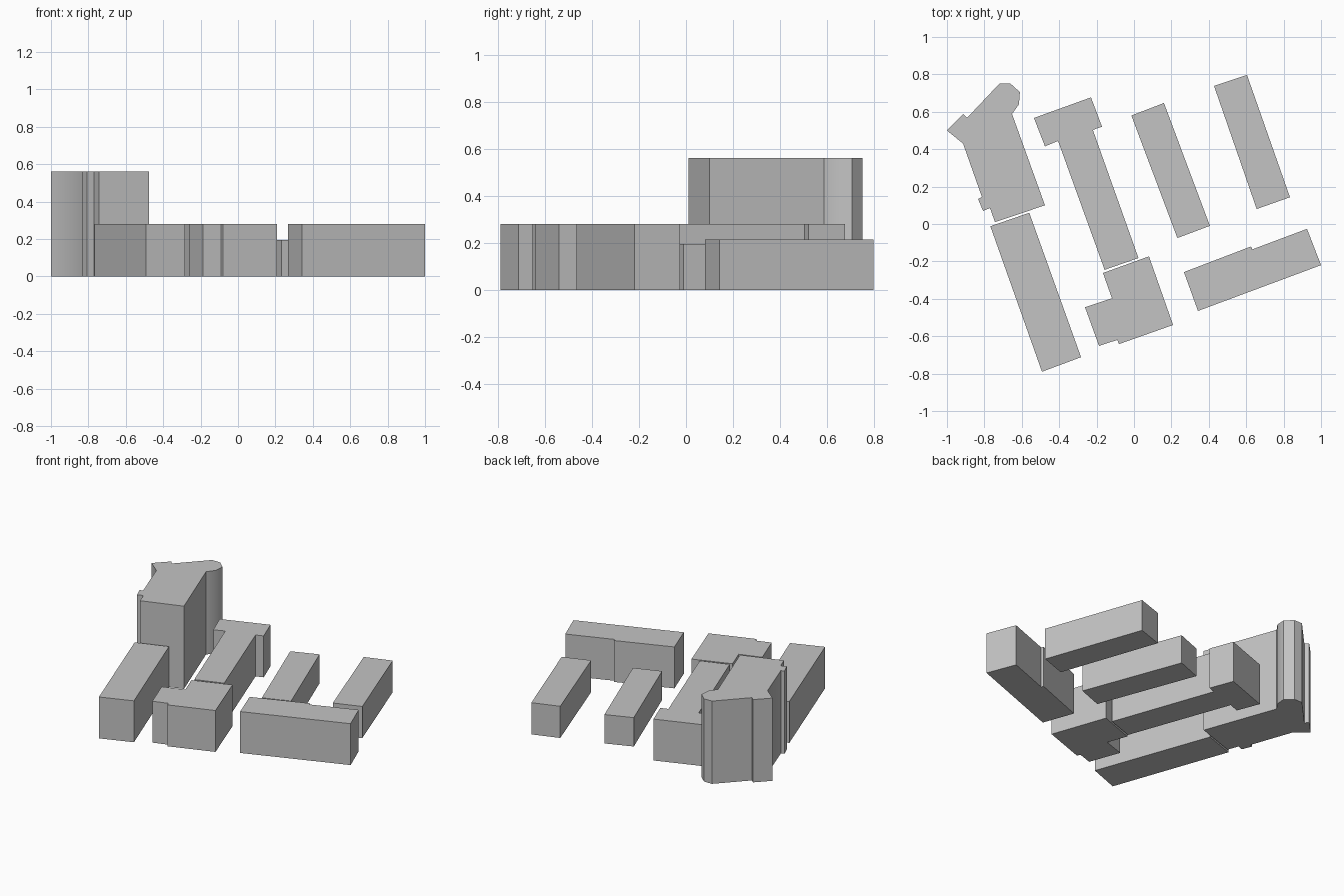
import bpy
import bmesh
import math

# Remove the default cube only
default_cube = bpy.data.objects.get("Cube")
if default_cube:
    bpy.data.objects.remove(default_cube, do_unlink=True)

# Single plain material shared by every building
GREY = (0.55, 0.55, 0.55, 1.0)
concrete = bpy.data.materials.new("plain grey")
concrete.use_nodes = True
concrete.diffuse_color = GREY
concrete.node_tree.nodes["Principled BSDF"].inputs["Base Color"].default_value = GREY

# Storey levels
TOWER, STANDARD, MEDIUM, LOW = 0.562, 0.281, 0.215, 0.196


def building(name, height, footprint):
    """Extrude a footprint outline from the ground up to a flat roof."""
    bm = bmesh.new()
    floor = bm.faces.new([bm.verts.new((x, y, 0.0)) for x, y in footprint])
    result = bmesh.ops.extrude_face_region(bm, geom=[floor], use_keep_orig=True)
    roof = [item for item in result["geom"] if isinstance(item, bmesh.types.BMVert)]
    bmesh.ops.translate(bm, verts=roof, vec=(0.0, 0.0, height))
    bmesh.ops.recalc_face_normals(bm, faces=bm.faces[:])

    mesh = bpy.data.meshes.new(name)
    bm.to_mesh(mesh)
    bm.free()
    mesh.materials.append(concrete)
    block = bpy.data.objects.new(name, mesh)
    bpy.context.scene.collection.objects.link(block)

    # Soften only the shallow corners, keeping the others crisp
    bpy.ops.object.select_all(action="DESELECT")
    block.select_set(True)
    bpy.context.view_layer.objects.active = block
    bpy.ops.object.shade_smooth_by_angle(angle=math.radians(35))
    return block


# Tall tower with a faceted bay at the back and a pointed side wing
building("tower", TOWER, [
    (-.72, .75), (-.66, .75), (-.61, .705), (-.615, .64), (-.652, .588),
    (-.476, .1), (-.743, .01), (-.77, .085), (-.807, .07), (-.834, .134),
    (-.813, .144), (-.914, .43), (-1, .5), (-.914, .588), (-.893, .567),
])

# Long block in front of the tower
building("west_block", STANDARD, [
    (-.768, -.012), (-.56, .06), (-.283, -.712), (-.492, -.79),
])

# Long block with a wider head at the back
building("hammerhead_block", STANDARD, [
    (-.535, .567), (-.23, .677), (-.171, .52), (-.22, .503),
    (.024, -.182), (-.157, -.245), (-.406, .444), (-.476, .415),
])

# Stepped block at the front
building("stepped_block", STANDARD, [
    (-.166, -.262), (.08, -.173), (.209, -.54), (-.08, -.642),
    (-.09, -.62), (-.187, -.652), (-.262, -.445), (-.118, -.397),
])

# Two lower parallel blocks
building("middle_block", LOW, [
    (-.014, .58), (.16, .647), (.406, -.01), (.232, -.075),
])
building("east_block", MEDIUM, [
    (.428, .738), (.604, .797), (.834, .143), (.656, .08),
])

# Cross block at the front right, with a small jog in its back wall
building("cross_block", STANDARD, [
    (.267, -.257), (.626, -.12), (.632, -.136),
    (.925, -.026), (1, -.22), (.342, -.465),
])
